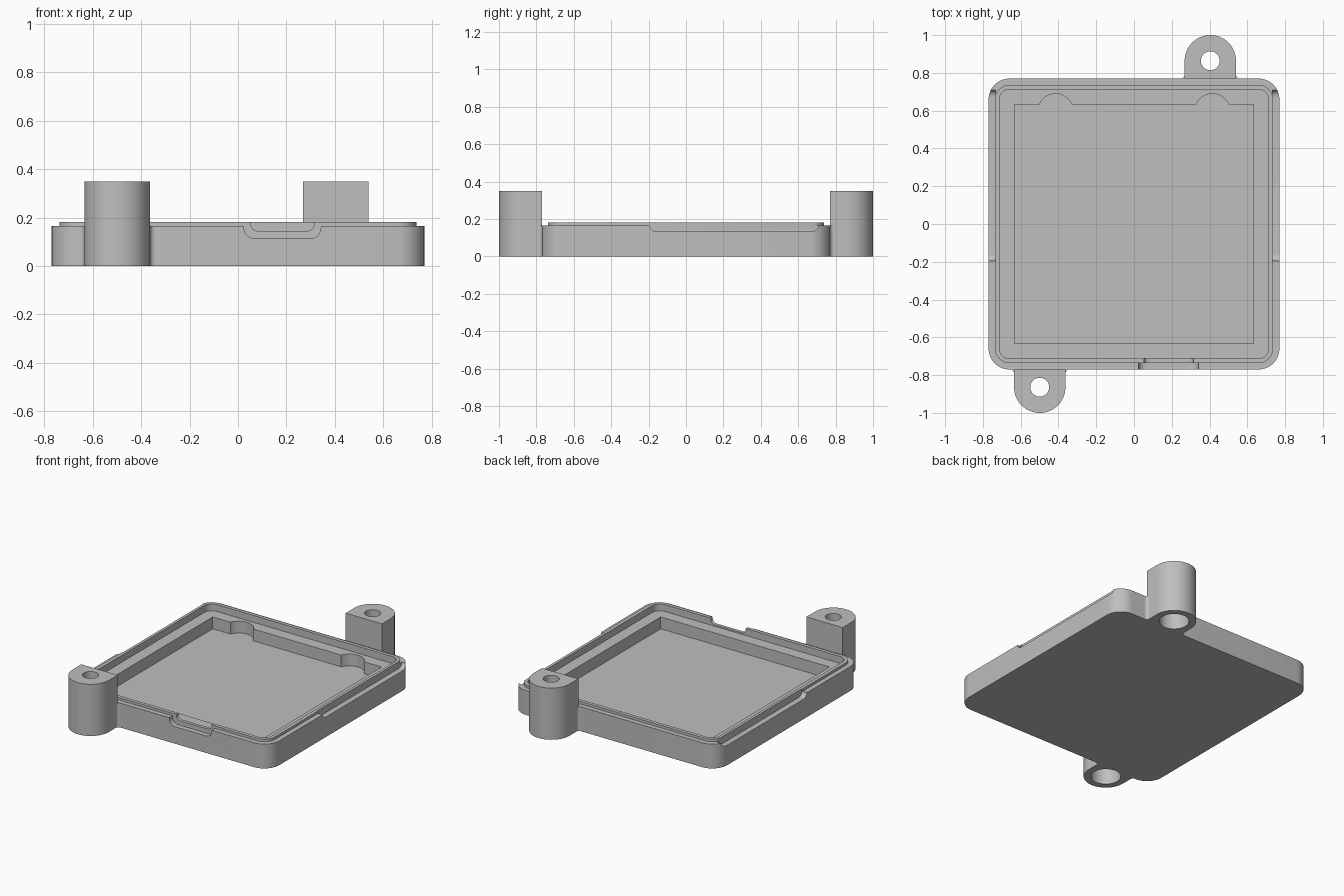
import bpy
import bmesh
from math import sin, cos, pi, radians
from mathutils import Vector

default = bpy.data.objects.get("Cube")
if default:
    bpy.data.objects.remove(default)

grey = bpy.data.materials.new("matte_grey")
grey.use_nodes = True
colour = (0.52, 0.52, 0.52, 1)
grey.diffuse_color = colour
grey.node_tree.nodes["Principled BSDF"].inputs["Base Color"].default_value = colour

HALF = 0.77      # half width of the tray
RIM = 0.165      # height of the outer wall
TOP = 0.35       # height of the mounts


def arc(cx, cy, r, start, end, n=10):
    steps = [radians(start + (end - start) * i / n) for i in range(n + 1)]
    return [(cx + r * cos(a), cy + r * sin(a)) for a in steps]


def rounded(x0, x1, y0, y1, r):
    return (arc(x1 - r, y1 - r, r, 0, 90) + arc(x0 + r, y1 - r, r, 90, 180)
            + arc(x0 + r, y0 + r, r, 180, 270) + arc(x1 - r, y0 + r, r, 270, 360))


def prism(name, outline, lo, hi, axis="z"):
    """Extrude an outline along an axis; its plane is xy, xz or yz."""
    place = {"z": lambda a, b: Vector((a, b, lo)),
             "y": lambda a, b: Vector((a, lo, b)),
             "x": lambda a, b: Vector((lo, a, b))}[axis]
    push = place(0, 0) * ((hi - lo) / lo) if lo else Vector((0, 0, hi))
    bm = bmesh.new()
    face = bm.faces.new([bm.verts.new(place(a, b)) for a, b in outline])
    moved = bmesh.ops.extrude_face_region(bm, geom=[face])["geom"]
    bmesh.ops.translate(bm, vec=push,
                        verts=[v for v in moved if isinstance(v, bmesh.types.BMVert)])
    bmesh.ops.recalc_face_normals(bm, faces=bm.faces)
    mesh = bpy.data.meshes.new(name)
    bm.to_mesh(mesh)
    bm.free()
    mesh.materials.append(grey)
    obj = bpy.data.objects.new(name, mesh)
    bpy.context.collection.objects.link(obj)
    return obj


def select(obj):
    bpy.ops.object.select_all(action="DESELECT")
    obj.select_set(True)
    bpy.context.view_layer.objects.active = obj


def combine(obj, tool, operation="DIFFERENCE"):
    select(obj)
    mod = obj.modifiers.new("shape", "BOOLEAN")
    mod.operation, mod.solver, mod.object = operation, "EXACT", tool
    bpy.ops.object.modifier_apply(modifier=mod.name)
    bpy.data.objects.remove(tool)


def smooth(obj):
    select(obj)
    bpy.ops.object.shade_smooth_by_angle(angle=radians(30))


def square(half, r):
    return rounded(-half, half, -half, half, r)


# Tray with a raised lip
tray = prism("tray", square(HALF, 0.11), 0, RIM)
combine(tray, prism("lip", square(0.737, 0.08), 0.1, 0.182), "UNION")

# Stepped recess: ledge, then square pocket with two finger scallops
combine(tray, prism("ledge_cut", square(0.713, 0.055), 0.135, 0.4))
s = 0.633
combine(tray, prism("pocket_cut", [(-s, -s), (s, -s), (s, s), (-s, s)], 0.055, 0.4))
for x in (-0.415, 0.415):
    combine(tray, prism("scallop_cut", arc(x, 0.597, 0.093, 0, 350, 35), 0.055, 0.4))

# Shallow relief along the outside of both side walls
for lo, hi in ((0.732, 0.9), (-0.9, -0.732)):
    combine(tray, prism("side_cut", rounded(-0.195, 0.71, 0.135, 0.4, 0.035), lo, hi, "x"))

# Stepped latch notch in the front wall
combine(tray, prism("latch_cut", rounded(0.025, 0.342, 0.115, 0.4, 0.04), -0.9, -0.735, "y"))
combine(tray, prism("latch_lip_cut", rounded(0.052, 0.315, 0.145, 0.4, 0.03), -0.8, -0.65, "y"))
smooth(tray)


# Screw mounts with a through hole, counterbore and filleted root
def mount(name, cx, side):
    r, f, cy = 0.136, 0.02, 0.864

    def flip(points):
        return [(x, y * side) for x, y in points]

    outline = [(cx + r, HALF)] + arc(cx, cy, r, 0, 180, 32) + [(cx - r, HALF)]
    body = prism(name, flip(outline), 0, TOP)
    for radius, hi in ((0.05, 0.5), (0.092, 0.2)):
        circle = arc(cx, cy, radius, 0, 348.75, 31)
        combine(body, prism("hole_cut", flip(circle), -0.1, hi))
    smooth(body)
    for d in (-1, 1):
        curve = [(cx + d * (r + f - f * cos(a)), HALF + f - f * sin(a))
                 for a in [pi / 2 * i / 6 for i in range(7)]]
        fillet = prism(name + "_fillet", flip([(cx + d * r, HALF)] + curve), 0, RIM)
        smooth(fillet)


mount("front_mount", -0.499, -1)
mount("back_mount", 0.404, 1)
